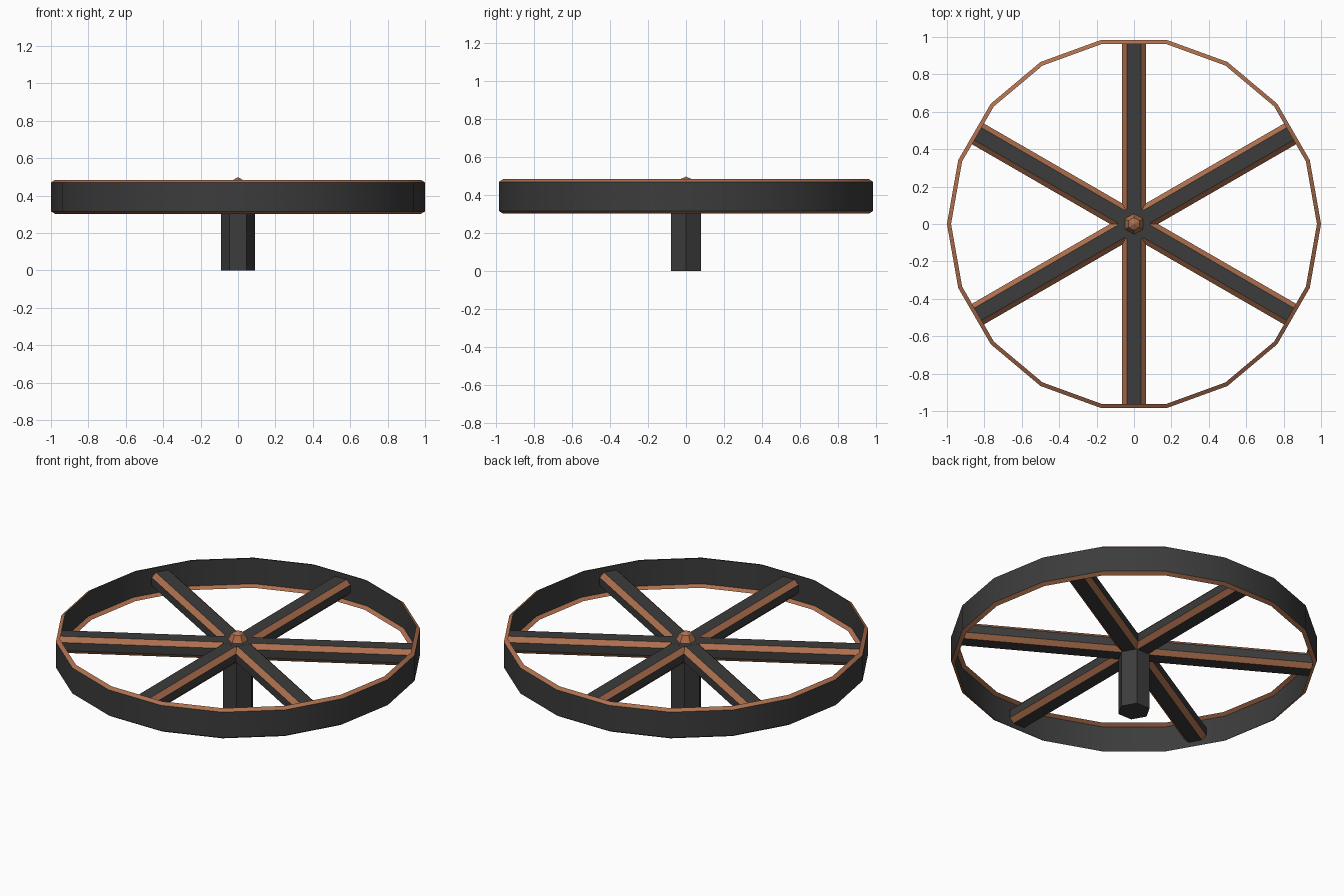
import bpy
import bmesh
from math import cos, sin, pi, radians

cube = bpy.data.objects.get("Cube")
if cube:
    bpy.data.objects.remove(cube)


def material(name, rgb):
    mat = bpy.data.materials.new(name)
    mat.use_nodes = True
    mat.diffuse_color = (*rgb, 1)
    mat.node_tree.nodes["Principled BSDF"].inputs["Base Color"].default_value = (*rgb, 1)
    return mat


DARK = material("dark iron", (0.045, 0.045, 0.045))
COPPER = material("copper trim", (0.42, 0.16, 0.075))


def finish(name, bm, is_copper):
    """Colour faces by rule and link the object."""
    bm.normal_update()
    for face in bm.faces:
        face.material_index = int(is_copper(face))
    mesh = bpy.data.meshes.new(name)
    bm.to_mesh(mesh)
    bm.free()
    mesh.materials.append(DARK)
    mesh.materials.append(COPPER)
    obj = bpy.data.objects.new(name, mesh)
    bpy.context.collection.objects.link(obj)
    return obj


def stack(name, profile, sides, phase, capped, is_copper):
    """Polygon rings of (radius, height) joined upward."""
    bm = bmesh.new()
    rings = []
    for r, z in profile:
        rings.append([bm.verts.new((r * cos(phase + 2 * pi * i / sides),
                                    r * sin(phase + 2 * pi * i / sides), z))
                      for i in range(sides)])
    for low, high in zip(rings, rings[1:]):
        for i in range(sides):
            j = (i + 1) % sides
            bm.faces.new((low[i], low[j], high[j], high[i]))
    if capped:
        bm.faces.new(rings[0][::-1])
        bm.faces.new(rings[-1])
    return finish(name, bm, is_copper)


# Thin open rim with inward copper lips
rim = stack("rim", [(0.978, 0.302), (1, 0.316), (1, 0.47), (0.978, 0.484)],
            18, 0, False, lambda f: abs(f.normal.z) > 0.2)
bpy.ops.object.select_all(action="DESELECT")
rim.select_set(True)
bpy.context.view_layer.objects.active = rim
bpy.ops.object.shade_smooth_by_angle(angle=radians(30))

# Hexagonal post and its copper cap
stack("post", [(0.09, 0), (0.09, 0.443)], 6, 0, True, lambda f: False)
stack("hub_cap", [(0.056, 0.442), (0.034, 0.482), (0.003, 0.497)],
      6, pi / 6, True, lambda f: True)

# Three crossing beams with copper chamfers make six spokes
HALF_W, HALF_H, CHAMFER, REACH, MID_Z = 0.064, 0.05, 0.026, 0.98, 0.3925


def beam(name, angle):
    bm = bmesh.new()
    bmesh.ops.create_cube(bm, size=2)
    for v in bm.verts:
        v.co.x *= REACH
        v.co.y *= HALF_W
        v.co.z *= HALF_H
    long_edges = [e for e in bm.edges
                  if abs(e.verts[0].co.x - e.verts[1].co.x) > REACH]
    bmesh.ops.bevel(bm, geom=long_edges, offset=CHAMFER, segments=1,
                    affect="EDGES")
    obj = finish(name, bm, lambda f: abs(f.normal.y * f.normal.z) > 0.2)
    obj.location.z = MID_Z
    obj.rotation_euler.z = radians(angle)


for label, angle in (("right", 30), ("middle", 90), ("left", 150)):
    beam("spoke_beam_" + label, angle)
